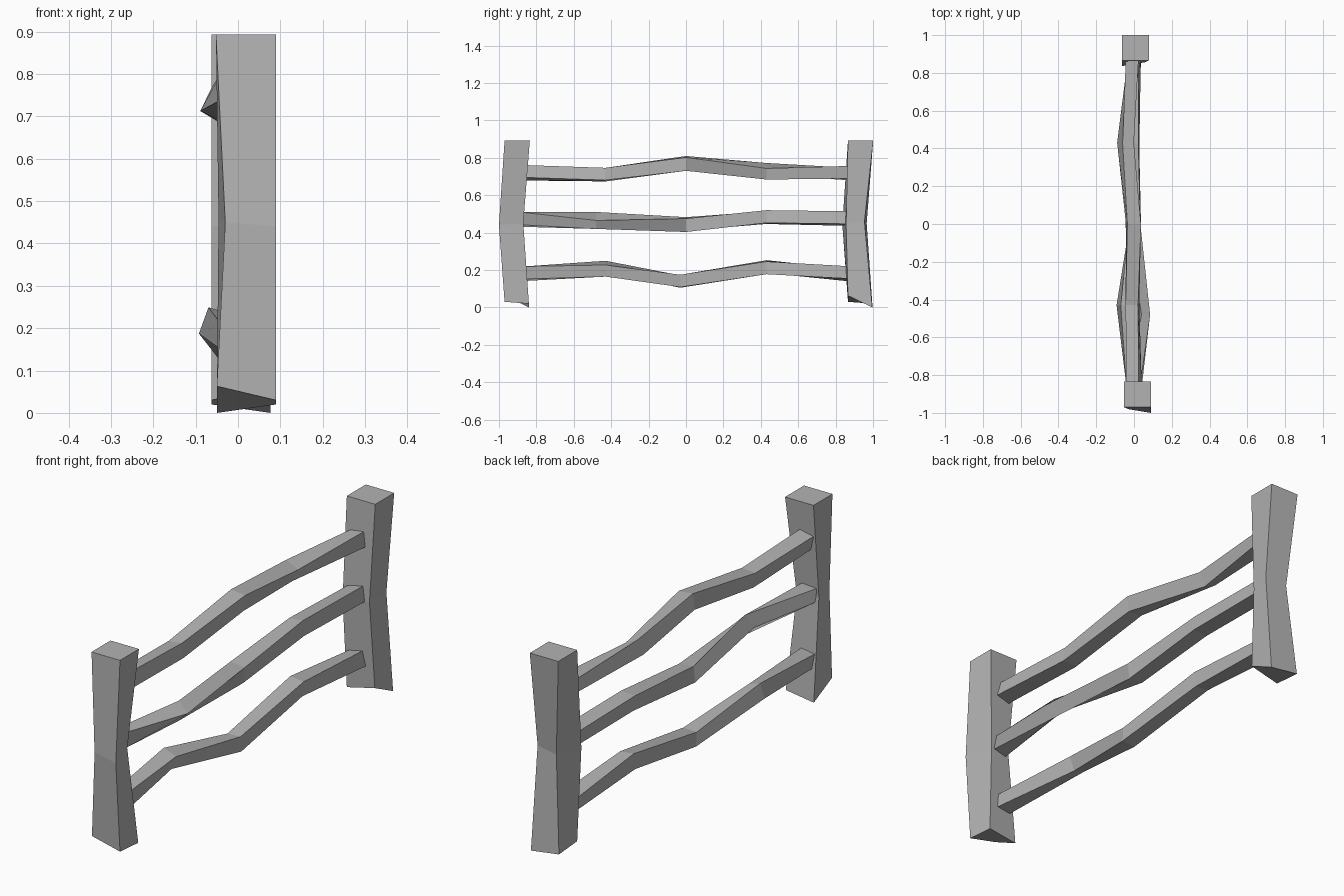
import bpy, bmesh
from math import cos, sin, radians

if "Cube" in bpy.data.objects:
    bpy.data.objects.remove(bpy.data.objects["Cube"])

grey = bpy.data.materials.new("dark_grey")
grey.diffuse_color = (.45, .45, .45, 1)
grey.use_nodes = True
grey.node_tree.nodes["Principled BSDF"].inputs["Base Color"].default_value = grey.diffuse_color


def loft(name, rings):
    """Skin a list of four-point rings and cap both ends."""
    bm = bmesh.new()
    vs = [[bm.verts.new(p) for p in r] for r in rings]
    for a, b in zip(vs, vs[1:]):
        for i in range(4):
            j = (i + 1) % 4
            bm.faces.new((a[i], a[j], b[j], b[i]))
    bm.faces.new(vs[0])
    bm.faces.new(vs[-1])
    bmesh.ops.recalc_face_normals(bm, faces=bm.faces)
    me = bpy.data.meshes.new(name)
    bm.to_mesh(me)
    bm.free()
    me.materials.append(grey)
    ob = bpy.data.objects.new(name, me)
    bpy.context.collection.objects.link(ob)


# Post: rough-cut foot, bowed waist, level top
post = [
    [(-.05, -.97, .063), (.09, -.97, .03), (.09, -.84, .02), (-.05, -.84, 0)],
    [(-.03, -.98, .45), (.09, -1.0, .44), (.056, -.87, .45), (-.046, -.882, .46)],
    [(-.052, -.97, .893), (.09, -.97, .893), (.09, -.835, .893), (-.052, -.835, .893)],
]
loft("front_post", post)
# Back post is the same shape mirrored side to side
loft("back_post", [[(.027 - x, y + 1.836, z) for x, y, z in r] for r in post])


# Rails: (y, centre x, centre z, half width, roll in degrees)
rails = {
    "top_rail": [(-.87, 0, .72, .034, 14), (-.43, -.008, .71, .033, 6),
                 (0, -.003, .77, .036, -6), (.43, -.045, .728, .033, -26),
                 (.87, -.005, .718, .034, 8)],
    "middle_rail": [(-.88, 0, .47, .034, 9), (-.48, .04, .465, .032, -45),
                    (0, -.006, .443, .036, -6), (.43, -.008, .483, .034, 5),
                    (.87, -.003, .475, .034, 9)],
    "bottom_rail": [(-.87, 0, .18, .034, 9), (-.43, -.05, .207, .033, -20),
                    (-.03, .003, .14, .033, 3), (.43, -.01, .215, .034, -6),
                    (.87, -.003, .18, .034, 12)],
}
for name, stations in rails.items():
    rings = []
    for y, cx, cz, h, roll in stations:
        c, s = cos(radians(roll)) * h, sin(radians(roll)) * h
        rings.append([(cx + u * c - v * s, y, cz + u * s + v * c)
                      for u, v in ((-1, -1), (1, -1), (1, 1), (-1, 1))])
    loft(name, rings)
